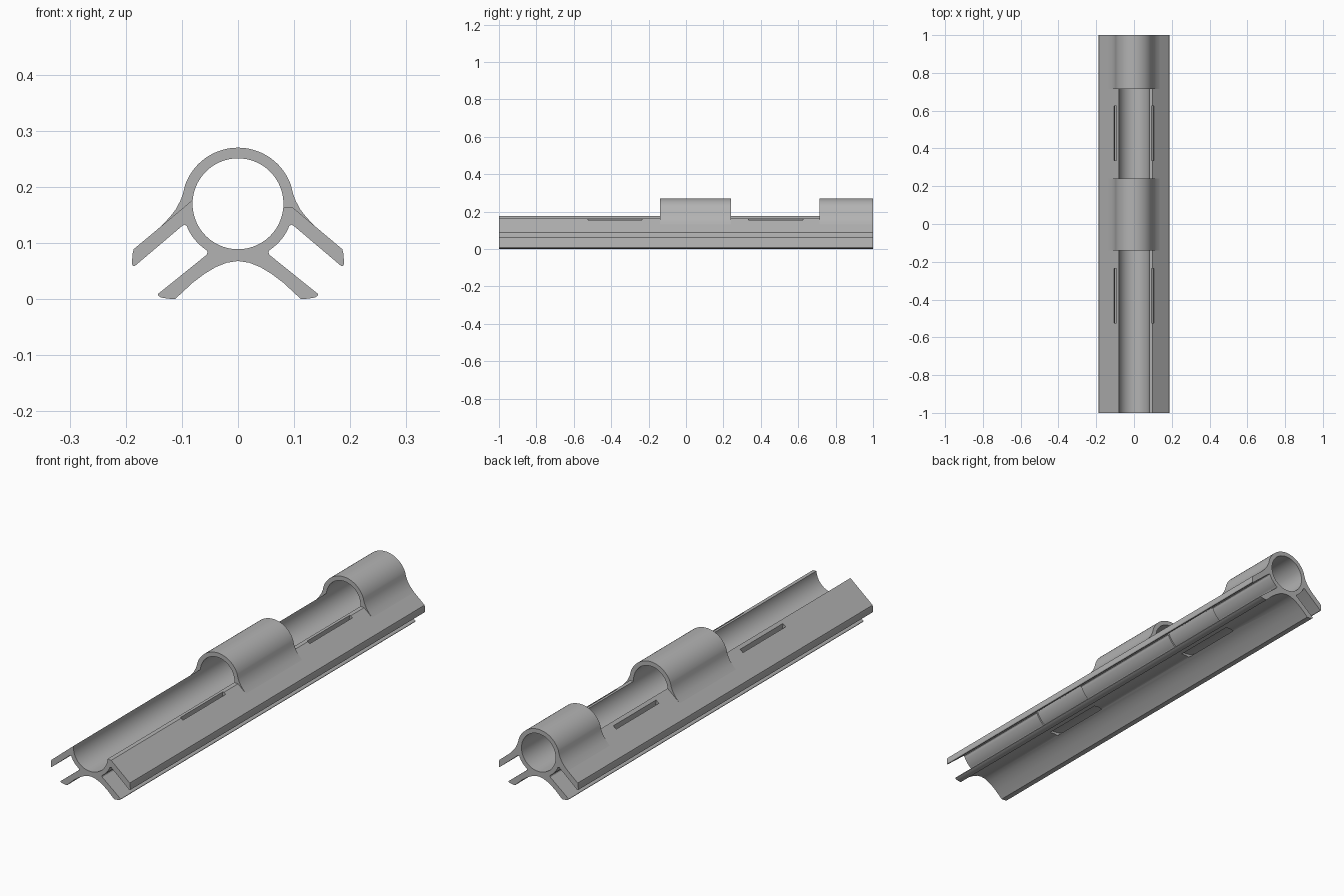
import bpy, bmesh
from math import cos, sin, radians

cube = bpy.data.objects.get("Cube")
if cube:
    bpy.data.objects.remove(cube, do_unlink=True)

BORE, CENTRE_Z = 0.081, 0.17

grey = bpy.data.materials.new("plain grey")
grey.use_nodes = True
grey.diffuse_color = (0.45, 0.45, 0.45, 1)
grey.node_tree.nodes["Principled BSDF"].inputs["Base Color"].default_value = grey.diffuse_color


def arc(radius, start, end, steps=40):
    angles = [radians(start + (end - start) * i / steps) for i in range(steps + 1)]
    return [(radius * cos(a), CENTRE_Z + radius * sin(a)) for a in angles]


def mirrored(points):
    return [(-x, z) for x, z in reversed(points)]


def extrude_profile(name, points, y0, y1):
    bm = bmesh.new()
    face = bm.faces.new([bm.verts.new((x, y0, z)) for x, z in points])
    result = bmesh.ops.extrude_face_region(bm, geom=[face])
    new_verts = [v for v in result["geom"] if isinstance(v, bmesh.types.BMVert)]
    bmesh.ops.translate(bm, vec=(0, y1 - y0, 0), verts=new_verts)
    bmesh.ops.recalc_face_normals(bm, faces=bm.faces)
    mesh = bpy.data.meshes.new(name)
    bm.to_mesh(mesh)
    bm.free()
    mesh.materials.append(grey)
    obj = bpy.data.objects.new(name, mesh)
    bpy.context.collection.objects.link(obj)
    return obj


def activate(obj):
    bpy.ops.object.select_all(action="DESELECT")
    obj.select_set(True)
    bpy.context.view_layer.objects.active = obj


# Left half outline below the trough: arm end, channel, leg, half of the arch
arm = [(-0.186, 0.089), (-0.188, 0.08), (-0.189, 0.063), (-0.187, 0.059), (-0.184, 0.059),
       (-0.099, 0.131), (-0.095, 0.133), (-0.091, 0.13)]
wall = arc(0.1, 207, 236, 10)
leg = [(-0.054, 0.084), (-0.056, 0.079), (-0.143, 0.009), (-0.142, 0.006), (-0.137, 0.003),
       (-0.125, 0.001), (-0.112, 0.0), (-0.108, 0.004)]
arch = [(-0.08, 0.03), (-0.06, 0.045), (-0.04, 0.057), (-0.02, 0.065)]
half = arm + wall + leg + arch
trough = arc(BORE, -4, -185)
rail_profile = half + [(0, 0.068)] + mirrored(half) + [(0.098, 0.163)] + trough
rail = extrude_profile("rail", rail_profile, -1, 1)

# Curved strap slots, running around the trough
slot_profile = arc(0.107, 170, 370) + arc(0.093, 370, 170)
for y0, y1 in ((-0.525, -0.235), (0.335, 0.625)):
    cutter = extrude_profile("slot_cutter", slot_profile, y0, y1)
    cutter.hide_render = True
    cut = rail.modifiers.new("slot", "BOOLEAN")
    cut.operation, cut.solver, cut.object = "DIFFERENCE", "EXACT", cutter
    activate(rail)
    bpy.ops.object.modifier_apply(modifier=cut.name)
    bpy.data.objects.remove(cutter, do_unlink=True)

# Closed collars with flared feet over the trough
flare = [(-0.15, 0.118), (-0.135, 0.132), (-0.121, 0.147), (-0.111, 0.16),
         (-0.103, 0.175), (-0.098, 0.188)]
collar_profile = (flare + arc(0.1, 161, 19) + mirrored(flare)
                  + [(0.098, 0.162)] + arc(BORE, -5, 175))
collars = [extrude_profile("front_collar", collar_profile, -0.14, 0.24),
           extrude_profile("back_collar", collar_profile, 0.715, 1)]

for obj in [rail] + collars:
    activate(obj)
    bpy.ops.object.shade_smooth_by_angle(angle=radians(25))
